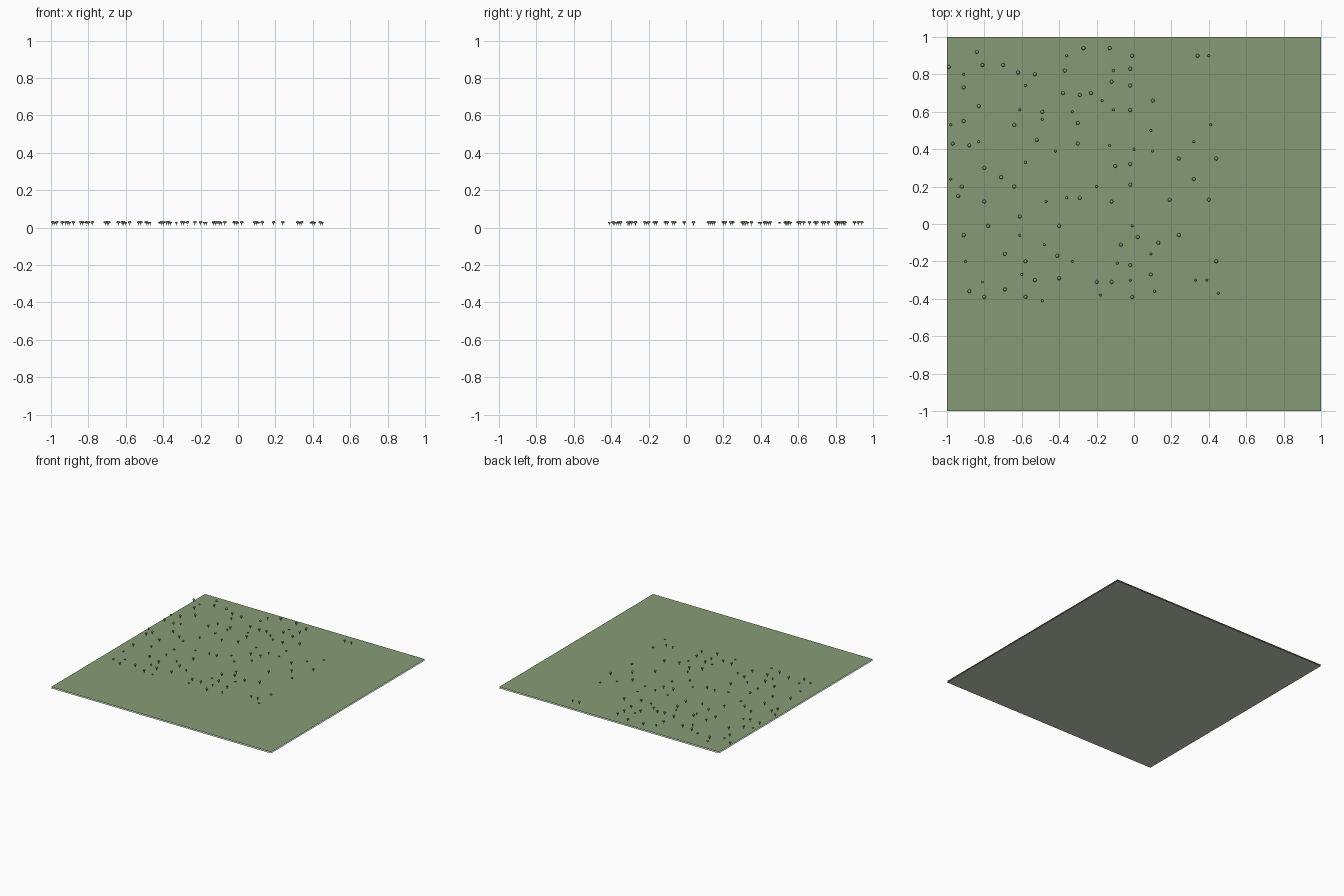
import bpy
import bmesh
from mathutils import Matrix

default_cube = bpy.data.objects.get("Cube")
if default_cube:
    bpy.data.objects.remove(default_cube, do_unlink=True)


def make_material(name, colour):
    material = bpy.data.materials.new(name)
    material.use_nodes = True
    rgba = (*colour, 1.0)
    material.diffuse_color = rgba
    material.node_tree.nodes["Principled BSDF"].inputs["Base Color"].default_value = rgba
    return material


def add_object(name, mesh, location=(0, 0, 0)):
    placed = bpy.data.objects.new(name, mesh)
    placed.location = location
    bpy.context.scene.collection.objects.link(placed)
    return placed


grass = make_material("grass green", (0.24, 0.33, 0.18))
underlay = make_material("pale grey green", (0.56, 0.63, 0.52))
leaves = make_material("leaf green", (0.23, 0.32, 0.18))
bark = make_material("bark brown", (0.09, 0.065, 0.045))

GROUND = 0.01


def add_sheet(name, material, height, facing_down):
    """Flat square sheet the size of the field."""
    mesh = bpy.data.meshes.new(name)
    bm = bmesh.new()
    bmesh.ops.create_grid(bm, x_segments=1, y_segments=1, size=1.0)
    if facing_down:
        bmesh.ops.reverse_faces(bm, faces=bm.faces)
    bm.to_mesh(mesh)
    bm.free()
    mesh.materials.append(material)
    add_object(name, mesh, (0, 0, height))


# Grass sheet over a pale base sheet
add_sheet("field", grass, GROUND, False)
add_sheet("field_base", underlay, 0, True)


def tree_mesh(name, crown_radius, crown_height, crown_centre):
    """Smooth round crown on a thin tapered trunk."""
    bm = bmesh.new()
    bmesh.ops.create_cone(
        bm, cap_ends=True, segments=6,
        radius1=crown_radius * 0.16, radius2=crown_radius * 0.12, depth=crown_centre,
        matrix=Matrix.Translation((0, 0, crown_centre / 2)))
    trunk_faces = set(bm.faces)
    bmesh.ops.create_icosphere(
        bm, subdivisions=2, radius=1.0,
        matrix=Matrix.Translation((0, 0, crown_centre))
        @ Matrix.Diagonal((crown_radius, crown_radius, crown_height / 2, 1)))
    for face in bm.faces:
        is_trunk = face in trunk_faces
        face.material_index = 1 if is_trunk else 0
        face.smooth = not is_trunk
    mesh = bpy.data.meshes.new(name)
    bm.to_mesh(mesh)
    bm.free()
    mesh.materials.append(leaves)
    mesh.materials.append(bark)
    return mesh


def plant(name, mesh, spots):
    for x, y in spots:
        add_object(name, mesh, (x, y, GROUND))


# Large trees, spread over the back right of the field
large_spots = [
    (-.99, .84), (-.84, .92), (-.81, .85), (-.7, .85), (-.91, .73), (-.62, .81),
    (-.53, .8), (-.27, .94), (-.13, .94), (-.01, .9), (-.02, .83), (-.02, .74),
    (-.12, .76), (-.23, .7), (-.29, .69), (-.38, .7), (-.37, .82), (.1, .66),
    (.34, .9), (-.83, .63), (-.91, .55), (-.97, .43), (-.88, .42), (-.8, .3),
    (-.92, .2), (-.94, .15), (-.8, .12), (-.71, .25), (-.64, .2), (-.64, .53),
    (-.49, .6), (-.52, .45), (-.3, .54), (-.3, .43), (-.02, .61), (-.02, .32),
    (-.1, .31), (-.02, .21), (-.12, .12), (-.29, .14), (-.61, .04), (-.78, -.01),
    (-.91, -.06), (-.69, -.16), (-.58, -.2), (-.4, -.01), (-.41, -.17), (-.4, -.29),
    (-.53, -.3), (-.58, -.39), (-.69, -.35), (-.8, -.39), (-.88, -.36), (-.2, -.31),
    (-.12, -.31), (-.02, -.22), (-.01, -.39), (.09, -.27), (.13, -.1), (.02, -.07),
    (-.07, -.11), (.19, .13), (.24, -.06), (.24, .35), (.32, .24), (.4, .13),
    (.44, .35), (.44, -.2),
]
plant("large_tree", tree_mesh("large_tree", 0.01, 0.014, 0.019), large_spots)

# Small trees, filling the gaps between the large ones
small_spots = [
    (.4, .9), (-.36, .9), (-.11, .82), (-.91, .8), (-.98, .53), (-.83, .44),
    (-.98, .24), (-.58, .33), (-.61, .61), (-.58, .74), (-.49, .56), (-.42, .39),
    (-.33, .6), (-.17, .66), (-.11, .61), (.09, .5), (.1, .39), (0, .4),
    (-.13, .42), (-.2, .2), (-.36, .14), (-.47, .12), (-.9, -.2), (-.61, -.06),
    (-.6, -.27), (-.48, -.11), (-.49, -.41), (-.81, -.31), (-.33, -.2), (-.18, -.38),
    (-.09, -.21), (-.02, -.3), (.11, -.36), (.09, -.16), (-.01, -.01), (.32, .44),
    (.41, .53), (.33, -.3), (.39, -.3), (.45, -.37),
]
plant("small_tree", tree_mesh("small_tree", 0.007, 0.01, 0.016), small_spots)
